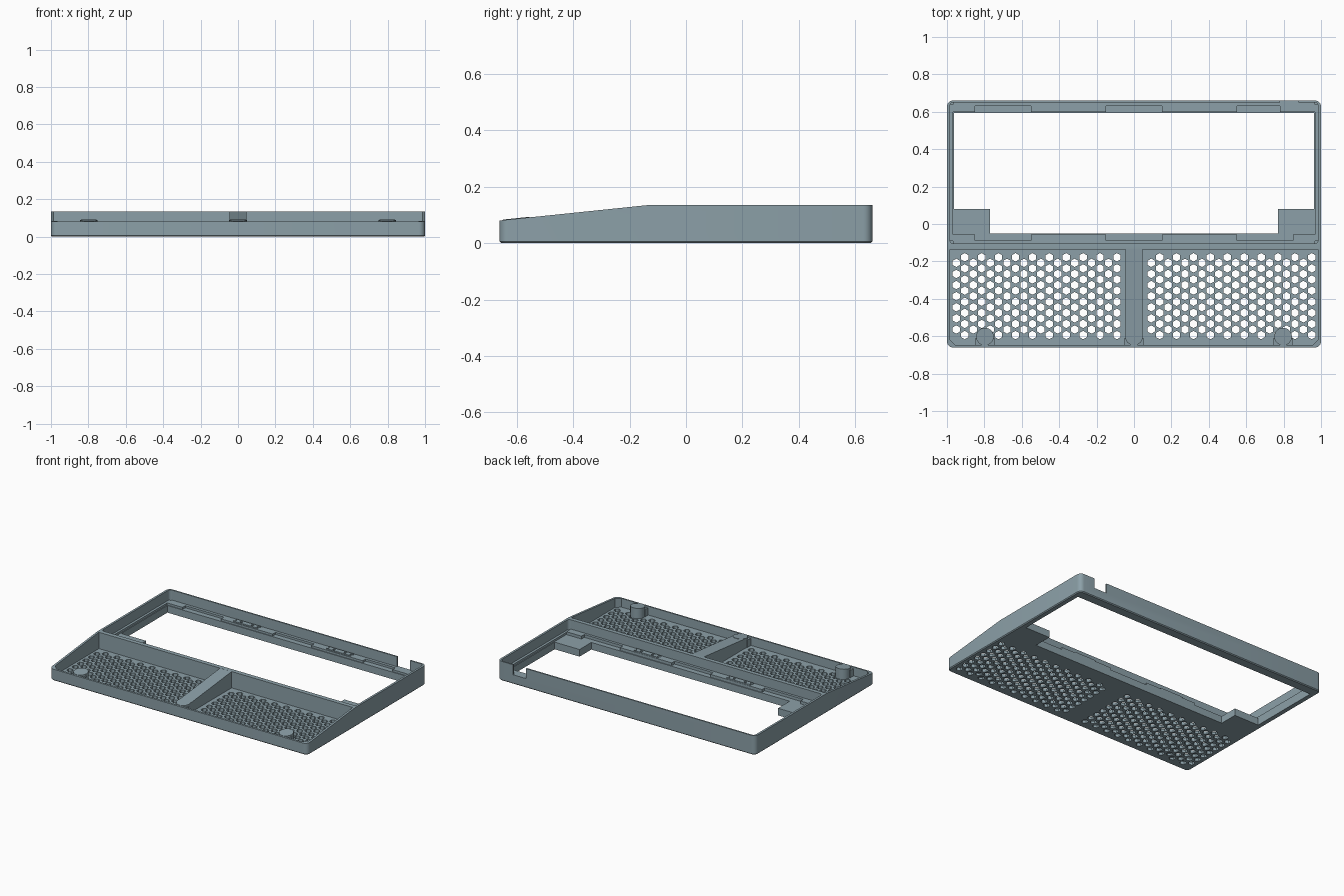
import bpy, bmesh, math

if "Cube" in bpy.data.objects:
    bpy.data.objects.remove(bpy.data.objects["Cube"])

MAT = bpy.data.materials.new("blue_grey_plastic")
MAT.diffuse_color = (0.262, 0.352, 0.392, 1)
MAT.use_nodes = True
MAT.node_tree.nodes["Principled BSDF"].inputs["Base Color"].default_value = MAT.diffuse_color

H = 0.135          # full height
FLOOR = 0.02       # front bay floor
LEDGE = 0.05       # lower ledge height
UPPER = 0.07       # upper ledge height


def slope(y):
    """Height of the sloping top edge at depth y."""
    return min(H, 0.08 + (y + 0.66) * (H - 0.08) / 0.53)


def add_prism(bm, pts, z0, z1):
    """Extrude an xy outline from z0 to z1 (z1 may be a function of y)."""
    top = z1 if callable(z1) else (lambda y: z1)
    lo = [bm.verts.new((x, y, z0)) for x, y in pts]
    hi = [bm.verts.new((x, y, top(y))) for x, y in pts]
    n = len(pts)
    bm.faces.new(lo[::-1])
    bm.faces.new(hi)
    for i in range(n):
        j = (i + 1) % n
        bm.faces.new((lo[i], lo[j], hi[j], hi[i]))


def finish(bm, name):
    bmesh.ops.recalc_face_normals(bm, faces=bm.faces[:])
    me = bpy.data.meshes.new(name)
    bm.to_mesh(me)
    bm.free()
    me.materials.append(MAT)
    ob = bpy.data.objects.new(name, me)
    bpy.context.collection.objects.link(ob)
    return ob


def prism(name, pts, z0, z1):
    bm = bmesh.new()
    add_prism(bm, pts, z0, z1)
    return finish(bm, name)


def rect(x0, x1, y0, y1):
    return [(x0, y0), (x1, y0), (x1, y1), (x0, y1)]


def circle(cx, cy, r, n, start=0.0):
    return [(cx + r * math.cos(start + math.tau * i / n),
             cy + r * math.sin(start + math.tau * i / n)) for i in range(n)]


def rounded(hx, hy, r, steps=6):
    pts = []
    for k, (sx, sy) in enumerate([(1, 1), (-1, 1), (-1, -1), (1, -1)]):
        for i in range(steps + 1):
            a = math.pi / 2 * (k + i / steps)
            pts.append((sx * (hx - r) + r * math.cos(a), sy * (hy - r) + r * math.sin(a)))
    return pts


def activate(ob):
    bpy.ops.object.select_all(action='DESELECT')
    ob.select_set(True)
    bpy.context.view_layer.objects.active = ob


def cut(ob, cutter):
    mod = ob.modifiers.new("cut", 'BOOLEAN')
    mod.operation, mod.solver, mod.object = 'DIFFERENCE', 'EXACT', cutter
    activate(ob)
    bpy.ops.object.modifier_apply(modifier=mod.name)
    bpy.data.objects.remove(cutter)


def smooth(ob):
    activate(ob)
    bpy.ops.object.shade_smooth_by_angle(angle=math.radians(30))


# Case: rounded block with a small chamfer around the bottom
bm = bmesh.new()
rings = []
for inset, z in ((0.006, 0), (0, 0.006), (0, H)):
    rings.append([bm.verts.new((x, y, z))
                  for x, y in rounded(1 - inset, 0.66 - inset, 0.032 - inset)])
n = len(rings[0])
bm.faces.new(rings[0][::-1])
bm.faces.new(rings[2])
for a, b in zip(rings, rings[1:]):
    for i in range(n):
        j = (i + 1) % n
        bm.faces.new((a[i], a[j], b[j], b[i]))
case = finish(bm, "case")

# Sloped front top
bm = bmesh.new()
prof = [(-0.8, slope(-0.8)), (-0.13, H), (-0.13, 0.3), (-0.8, 0.3)]
a, b = [[bm.verts.new((x, y, z)) for y, z in prof] for x in (-1.2, 1.2)]
bm.faces.new(a)
bm.faces.new(b[::-1])
for i in range(4):
    j = (i + 1) % 4
    bm.faces.new((a[i], a[j], b[j], b[i]))
cut(case, finish(bm, "slope_cutter"))

# Front bay, rear bay, window opening and cable notch
c = 0.03
bay = [(-0.985, -0.135), (-0.985, -0.648 + c), (-0.985 + c, -0.648),
       (0.985 - c, -0.648), (0.985, -0.648 + c), (0.985, -0.135)]
cut(case, prism("front_bay_cutter", bay, FLOOR, 0.3))
rear = [(x, y + 0.2725) for x, y in rounded(0.985, 0.3775, 0.02)]
cut(case, prism("rear_bay_cutter", rear, LEDGE, 0.3))
window = [(-0.77, -0.05), (0.77, -0.05), (0.77, 0.08), (0.963, 0.08),
          (0.963, 0.593), (-0.963, 0.593), (-0.963, 0.08), (-0.77, 0.08)]
cut(case, prism("window_cutter", window, -0.1, 0.3))
cut(case, prism("notch_cutter", rect(0.78, 0.88, 0.63, 0.8), UPPER - 0.005, 0.3))

# Ventilation grilles: staggered hexagonal holes
bm = bmesh.new()
for x0 in (-0.95, 0.092):
    for col in range(20):
        odd = col % 2
        for row in range(7 + odd):
            y = (-0.178 if odd else -0.2077) - row * 0.0594
            add_prism(bm, circle(x0 + col * 0.0452, y, 0.0225, 6, math.pi / 6), -0.05, 0.05)
cut(case, finish(bm, "grille_cutter"))
smooth(case)


# Upper ledges with three open pockets along the window edge
def upper_ledge(name, y_wall, y_edge, y_pocket, pockets):
    pts = [(-0.968, y_wall), (-0.968, y_edge)]
    for x0, x1 in pockets:
        pts += [(x0, y_edge), (x0, y_pocket), (x1, y_pocket), (x1, y_edge)]
    pts += [(0.968, y_edge), (0.968, y_wall)]
    return prism(name, pts, LEDGE - 0.002, UPPER - 0.005 if y_wall > 0 else UPPER)


upper_ledge("rear_upper_ledge", 0.651, 0.598, 0.63,
            [(-0.85, -0.55), (-0.15, 0.15), (0.55, 0.78)])
upper_ledge("front_upper_ledge", -0.106, -0.056, -0.087,
            [(-0.85, -0.55), (-0.15, 0.15), (0.55, 0.85)])
for s, side in ((-1, "left"), (1, "right")):
    xs = sorted((s * 0.968, s * 0.986))
    prism(side + "_upper_ledge", rect(*xs, -0.09, 0.64), LEDGE - 0.002, UPPER - 0.005)

# Dovetail clip plates, each with two screw holes
for yc, d, z, label in ((0.62, 1, UPPER - 0.005, "rear"), (-0.076, -1, UPPER, "front")):
    for cx in (-0.365, 0.355):
        half = [(0.072, -0.018), (0.095, -0.012), (0.078, 0.0), (0.098, 0.018)]
        pts = [(cx + x, yc + d * y) for x, y in half]
        pts += [(cx - x, yc + d * y) for x, y in half[::-1]]
        plate = prism(label + "_clip_plate", pts, z - 0.004, z + 0.008)
        bm = bmesh.new()
        for dx in (-0.043, 0.043):
            add_prism(bm, circle(cx + dx, yc, 0.009, 12), z + 0.001, z + 0.05)
        cut(plate, finish(bm, "screw_cutter"))

# Sloping centre rib between the two grilles
prism("centre_rib", rect(-0.045, 0.045, -0.605, -0.134), FLOOR - 0.005,
      lambda y: slope(y) - 0.0005)

# Posts along the front wall, tops following the slope
for cx in (-0.797, 0, 0.797):
    post = prism("front_post", circle(cx, -0.602, 0.047, 32), FLOOR - 0.004,
                 lambda y: slope(y) + 0.002)
    smooth(post)
    prism("post_gusset", rect(cx - 0.05, cx + 0.05, -0.65, -0.61), FLOOR - 0.004,
          lambda y: slope(y) - 0.012)
